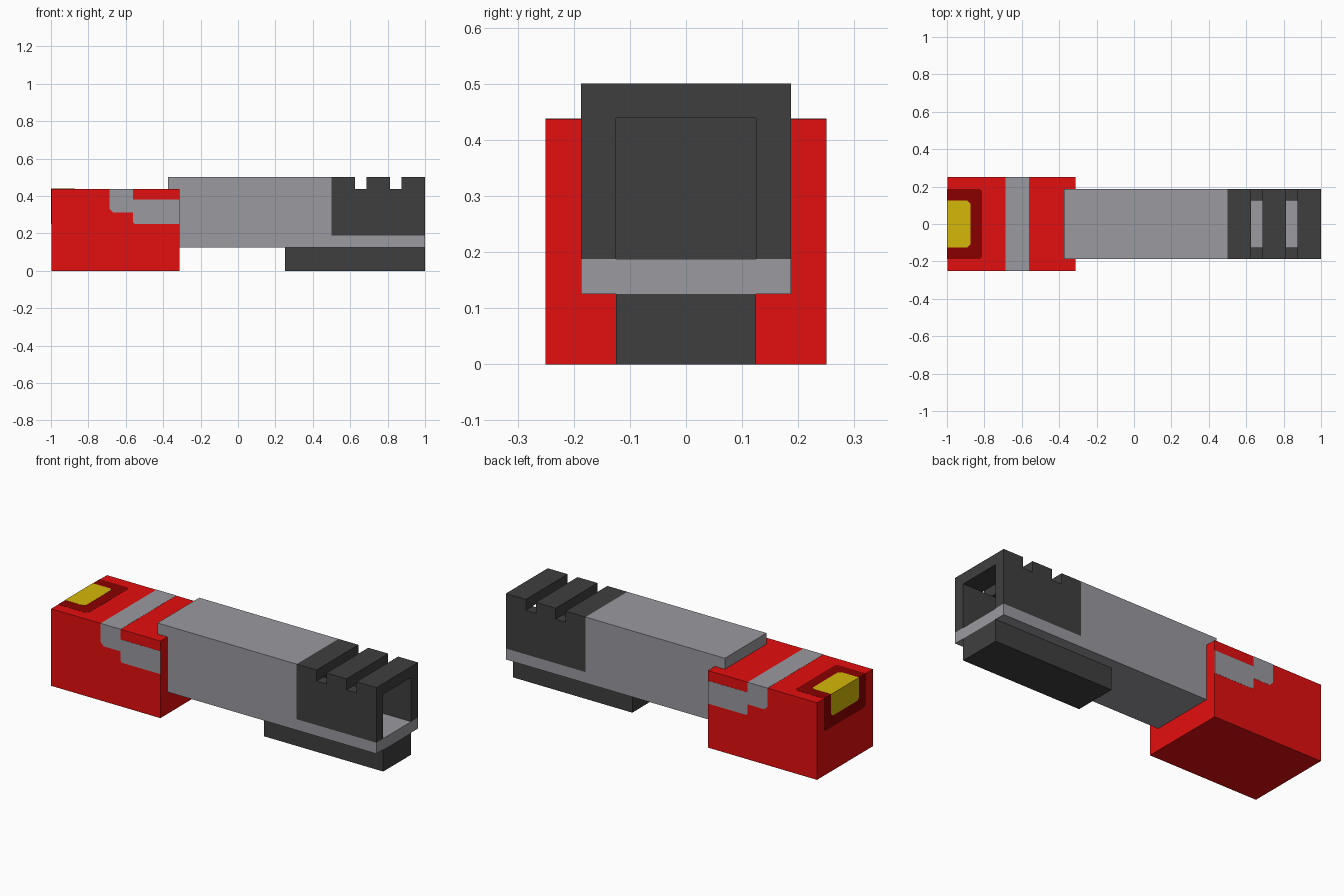
import bpy
import bmesh
from mathutils import Vector

cube = bpy.data.objects.get("Cube")
if cube:
    bpy.data.objects.remove(cube, do_unlink=True)

U = 1 / 16      # design grid step
T = 0.0008      # thickness of a painted plate


def material(name, rgb):
    linear = [((c / 255 + 0.055) / 1.055) ** 2.4 if c > 10 else c / 255 / 12.92 for c in rgb]
    mat = bpy.data.materials.new(name)
    mat.use_nodes = True
    mat.diffuse_color = (*linear, 1)
    mat.node_tree.nodes["Principled BSDF"].inputs["Base Color"].default_value = (*linear, 1)
    return mat


RED = material("red", (228, 14, 14))
DARK_RED = material("dark red", (138, 0, 0))
YELLOW = material("yellow", (212, 184, 8))
GREY = material("grey", (154, 154, 160))
DARK = material("charcoal", (63, 63, 63))


def prism(name, points, axis, low, high, mat):
    """Extrude a 2D outline along one axis; the outline uses the other two axes in order."""
    def place(p, depth):
        co = list(p)
        co.insert(axis, depth)
        return Vector(co)

    bm = bmesh.new()
    face = bm.faces.new([bm.verts.new(place(p, low)) for p in points])
    extruded = bmesh.ops.extrude_face_region(bm, geom=[face])["geom"]
    shift = Vector((0, 0, 0))
    shift[axis] = high - low
    bmesh.ops.translate(bm, vec=shift,
                        verts=[v for v in extruded if isinstance(v, bmesh.types.BMVert)])
    bmesh.ops.recalc_face_normals(bm, faces=bm.faces)
    mesh = bpy.data.meshes.new(name)
    bm.to_mesh(mesh)
    bm.free()
    mesh.materials.append(mat)
    obj = bpy.data.objects.new(name, mesh)
    bpy.context.collection.objects.link(obj)
    return obj


def box(name, x0, x1, half_y, z0, z1, mat):
    outline = [(x0, z0), (x1, z0), (x1, z1), (x0, z1)]
    return prism(name, outline, 1, -half_y, half_y, mat)


# Main solid parts
TOP = 7 * U
END = -1 + 2 * T
box("rear_housing", END, -5 * U, 4 * U, 0, TOP, RED)
box("barrel_body", -6 * U, 8 * U, 3 * U, 2 * U, 8 * U, GREY)
box("muzzle_floor", 8 * U, 1, 3 * U, 2 * U, 3 * U, GREY)
box("under_rail", 4 * U, 1, 2 * U, 0, 2 * U, DARK)

# Muzzle shroud: notched side outline, hollowed from the open end
outline = [(8 * U, 3 * U), (1, 3 * U), (1, 8 * U)]
for right, left in ((14, 13), (11, 10)):
    outline += [(right * U, 8 * U), (right * U, TOP), (left * U, TOP), (left * U, 8 * U)]
outline.append((8 * U, 8 * U))
shroud = prism("muzzle_shroud", outline, 1, -3 * U, 3 * U, DARK)
cutter = box("muzzle_cutter", 8 * U + 0.005, 1.1, 2 * U, 0.1, TOP + 0.001, DARK)
cutter.hide_render = True
cut = shroud.modifiers.new("hollow", 'BOOLEAN')
cut.operation = 'DIFFERENCE'
cut.solver = 'EXACT'
cut.object = cutter
bpy.context.view_layer.objects.active = shroud
bpy.ops.object.modifier_apply(modifier=cut.name)
bpy.data.objects.remove(cutter, do_unlink=True)

# Grey stripe over the top and stepped panels down both sides
C = 0.02
box("top_stripe", -11 * U, -9 * U, 4 * U + T, TOP - T, TOP + T, GREY)
panel = [(-11 * U, TOP), (-11 * U, 5 * U + C), (-11 * U + C, 5 * U), (-9 * U, 5 * U),
         (-9 * U, 4 * U + C / 2), (-9 * U + C / 2, 4 * U), (-5 * U, 4 * U),
         (-5 * U, 6 * U + C / 4), (-9 * U, 6 * U + C / 4), (-9 * U, TOP)]
for side, label in ((-1, "front"), (1, "back")):
    prism(label + "_side_panel", panel, 1, side * (4 * U - T), side * (4 * U + T), GREY)


# Lamp: yellow in a dark red surround, folded over the rear top edge
def lamp(name, half, depth, rise, c, mat):
    edge = END - rise
    top = [(edge, -half), (-1 + depth - c, -half), (-1 + depth, c - half),
           (-1 + depth, half - c), (-1 + depth - c, half), (edge, half)]
    prism(name + "_top", top, 2, TOP - T, TOP + rise, mat)
    low = TOP - depth
    rear = [(-half, TOP + rise), (-half, low + c), (c - half, low),
            (half - c, low), (half, low + c), (half, TOP + rise)]
    prism(name + "_rear", rear, 0, edge, END + T, mat)


lamp("lamp_surround", 3 * U, 3 * U, T, 0.012, DARK_RED)
lamp("lamp_lens", 2 * U, 2 * U, 2 * T, 0.015, YELLOW)
